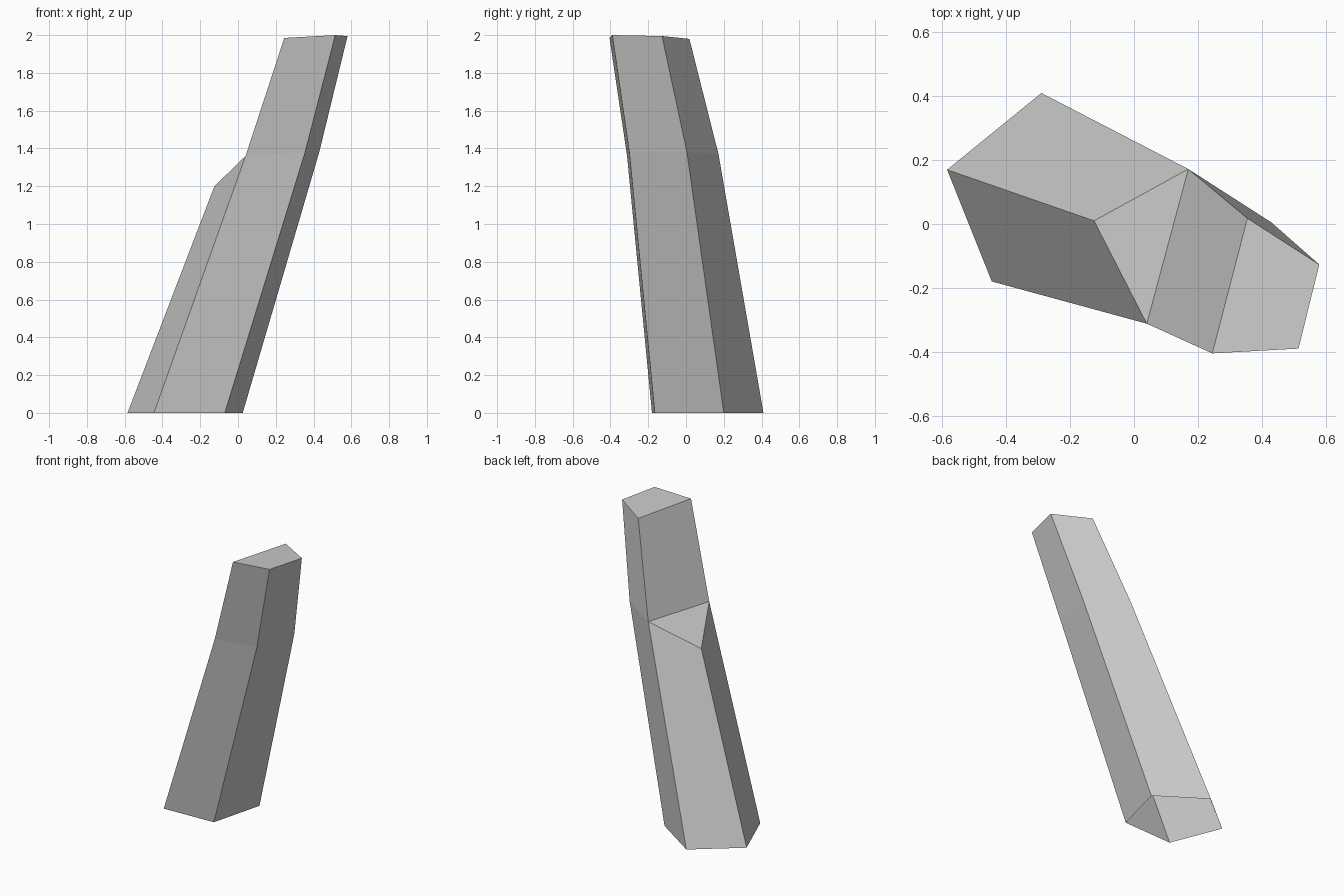
import bpy
import bmesh

cube = bpy.data.objects.get("Cube")
if cube:
    bpy.data.objects.remove(cube, do_unlink=True)

grey = bpy.data.materials.new("light_grey")
grey.use_nodes = True
colour = (0.6, 0.6, 0.6, 1)
grey.diffuse_color = colour
grey.node_tree.nodes["Principled BSDF"].inputs["Base Color"].default_value = colour

# Cross-sections, counter-clockwise from above, starting at the front left-hand edge
base = [(-0.445, -0.18, 0), (-0.07, -0.165, 0), (0.025, 0.2, 0), (-0.29, 0.41, 0)]
bend = [(0.04, -0.312, 1.36), (0.355, -0.3, 1.38), (0.43, 0.005, 1.38), (0.17, 0.172, 1.37)]
top = [(0.245, -0.405, 1.985), (0.515, -0.39, 2), (0.58, -0.127, 1.995), (0.355, 0.018, 1.98)]
# Extra ridge on the lower section, ending in a sloped shoulder
ridge_foot, ridge_top = (-0.585, 0.17, 0), (-0.125, 0.01, 1.2)

bm = bmesh.new()
low, mid, high = [[bm.verts.new(p) for p in ring] for ring in (base, bend, top)]
foot, shoulder = bm.verts.new(ridge_foot), bm.verts.new(ridge_top)


def wall(lower, upper, i):
    j = (i + 1) % len(lower)
    bm.faces.new((lower[i], lower[j], upper[j], upper[i]))


# Upper section has four walls; lower section is open underneath
for i in range(4):
    wall(mid, high, i)
wall_low = low + [foot]
wall_mid = mid + [shoulder]
for i in range(5):
    wall(wall_low, wall_mid, i)

# Shoulder and cap
bm.faces.new((mid[3], shoulder, mid[0]))
bm.faces.new(high)
bmesh.ops.recalc_face_normals(bm, faces=bm.faces)

mesh = bpy.data.meshes.new("leaning_pillar")
bm.to_mesh(mesh)
bm.free()
mesh.materials.append(grey)
pillar = bpy.data.objects.new("leaning_pillar", mesh)
bpy.context.collection.objects.link(pillar)
